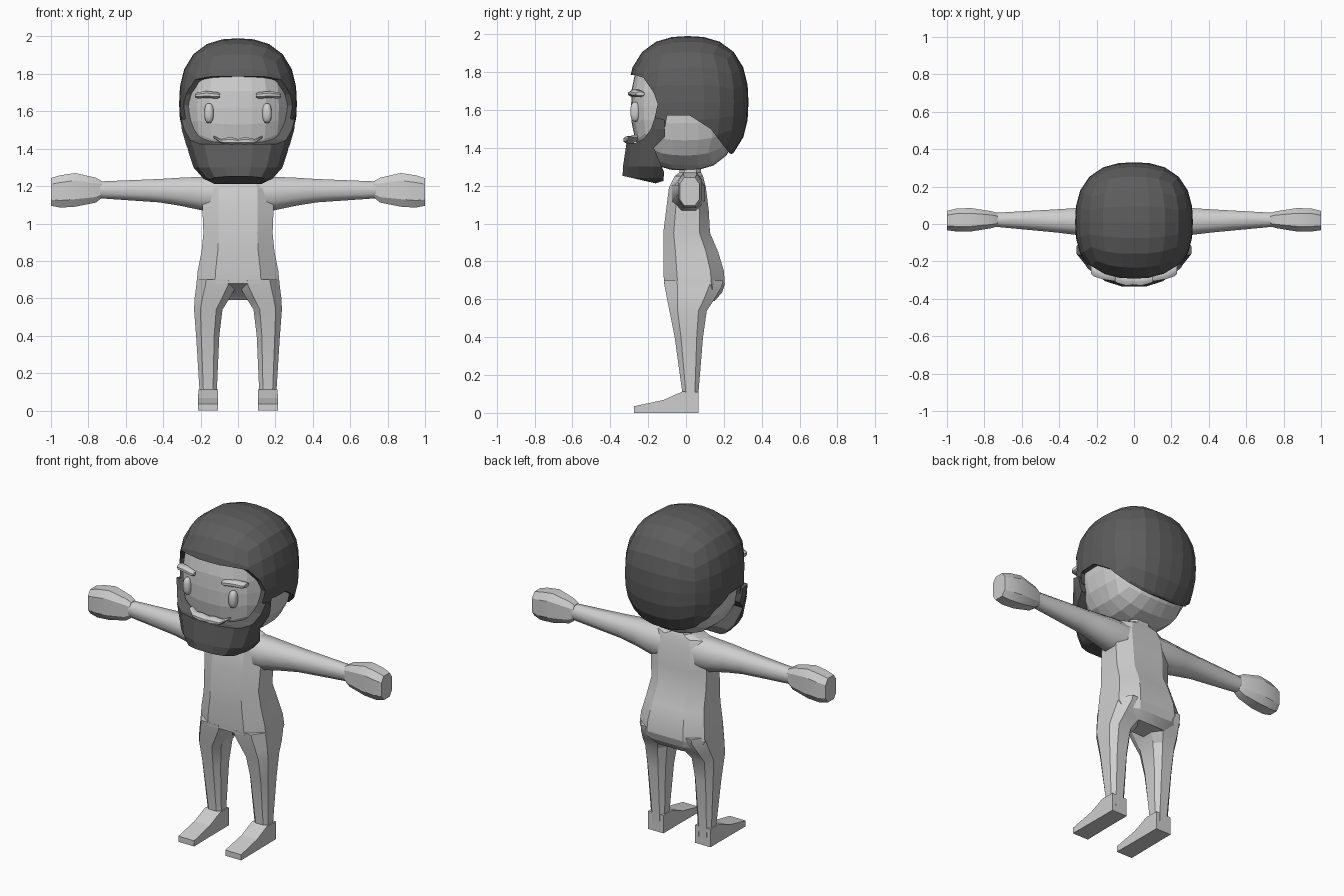
import bpy, bmesh, math
from mathutils import Vector

if "Cube" in bpy.data.objects:
    bpy.data.objects.remove(bpy.data.objects["Cube"])


def material(name, v):
    m = bpy.data.materials.new(name)
    m.diffuse_color = (v, v, v, 1)
    m.use_nodes = True
    m.node_tree.nodes["Principled BSDF"].inputs["Base Color"].default_value = m.diffuse_color
    return m


SKIN = material("light_grey_skin", 0.62)
HAIR = material("dark_grey_hair", 0.11)


def finish(name, bm, mat, smooth=None):
    bmesh.ops.recalc_face_normals(bm, faces=bm.faces)
    me = bpy.data.meshes.new(name)
    bm.to_mesh(me)
    bm.free()
    me.materials.append(mat)
    ob = bpy.data.objects.new(name, me)
    bpy.context.collection.objects.link(ob)
    if smooth:
        bpy.ops.object.select_all(action='DESELECT')
        ob.select_set(True)
        bpy.context.view_layer.objects.active = ob
        bpy.ops.object.shade_smooth_by_angle(angle=math.radians(smooth))
    return ob


def spow(v, e):
    return math.copysign(abs(v) ** e, v)


def loft(name, rings, axis, mat, n=8, p=2, smooth=None, flip=False):
    """Skin rounded-box rings (t, a0, a1, b0, b1) stacked along an axis."""
    angles = [2 * math.pi * (i + 0.5) / n for i in range(n)]
    unit = [(spow(math.cos(a), 2 / p), spow(math.sin(a), 2 / p)) for a in angles]
    top = max(u[0] for u in unit)
    bm = bmesh.new()
    loops = []
    for t, a0, a1, b0, b1 in rings:
        loop = []
        for u, v in unit:
            a = (a0 + a1) / 2 + u / top * (a1 - a0) / 2
            b = (b0 + b1) / 2 + v / top * (b1 - b0) / 2
            co = {'X': (t, a, b), 'Y': (a, t, b), 'Z': (a, b, t)}[axis]
            loop.append(bm.verts.new((-co[0] if flip else co[0], co[1], co[2])))
        loops.append(loop)
    for lo, hi in zip(loops, loops[1:]):
        for i in range(n):
            j = (i + 1) % n
            bm.faces.new((lo[i], lo[j], hi[j], hi[i]))
    bm.faces.new(loops[0])
    bm.faces.new(loops[-1])
    return finish(name, bm, mat, smooth)


def blob(name, centre, radii, p, cuts, mat, smooth=None):
    """Rounded cube made of a quad grid."""
    bm = bmesh.new()
    bmesh.ops.create_cube(bm, size=2)
    bmesh.ops.subdivide_edges(bm, edges=bm.edges, cuts=cuts, use_grid_fill=True)
    for v in bm.verts:
        d = Vector([math.tan(c * math.pi / 4) for c in v.co])
        d /= sum(abs(c) ** p for c in d) ** (1 / p)
        v.co = Vector(centre) + Vector([c * r for c, r in zip(d, radii)])
    return finish(name, bm, mat, smooth)


def trim(ob, outline):
    """Keep only what lies inside a side outline of (y, z) points."""
    bm = bmesh.new()
    sides = [[bm.verts.new((x, y, z)) for y, z in outline] for x in (-0.6, 0.6)]
    n = len(outline)
    for i in range(n):
        j = (i + 1) % n
        bm.faces.new((sides[0][i], sides[0][j], sides[1][j], sides[1][i]))
    bm.faces.new(sides[0])
    bm.faces.new(sides[1])
    cutter = finish("cutter", bm, HAIR)
    cutter.hide_render = True
    mod = ob.modifiers.new("trim", 'BOOLEAN')
    mod.operation = 'INTERSECT'
    mod.solver = 'EXACT'
    mod.object = cutter
    bpy.ops.object.select_all(action='DESELECT')
    ob.select_set(True)
    bpy.context.view_layer.objects.active = ob
    bpy.ops.object.modifier_apply(modifier=mod.name)
    bpy.data.objects.remove(cutter)


# Torso, from seat to neck
torso = [(0.59, 0.15, 0.02, 0.15), (0.635, 0.20, -0.02, 0.19),
         (0.68, 0.222, -0.115, 0.205), (0.75, 0.215, -0.12, 0.20),
         (0.85, 0.195, -0.12, 0.17), (0.95, 0.185, -0.12, 0.127),
         (1.07, 0.19, -0.105, 0.12), (1.19, 0.185, -0.09, 0.105),
         (1.25, 0.15, -0.06, 0.09), (1.27, 0.07, -0.035, 0.08),
         (1.34, 0.06, -0.03, 0.075)]
loft("torso", [(z, -w, w, f, b) for z, w, f, b in torso], 'Z', SKIN, p=3, smooth=20)

# Limbs, one set per side
leg = [(0.70, 0.0, 0.219, -0.117, 0.195), (0.67, 0.005, 0.223, -0.113, 0.19),
       (0.60, 0.045, 0.232, -0.10, 0.15), (0.54, 0.083, 0.235, -0.088, 0.11),
       (0.40, 0.10, 0.224, -0.06, 0.09), (0.11, 0.113, 0.206, -0.02, 0.066),
       (0.03, 0.11, 0.21, -0.02, 0.065)]
foot = [(0.065, 0.108, 0.212, 0, 0.11), (-0.02, 0.108, 0.212, 0, 0.112),
        (-0.12, 0.108, 0.213, 0, 0.068), (-0.275, 0.106, 0.214, 0, 0.035)]
arm = [(0.08, -0.08, 0.10, 1.06, 1.255), (0.19, -0.07, 0.10, 1.07, 1.25),
       (0.31, -0.058, 0.085, 1.095, 1.245), (0.42, -0.045, 0.078, 1.113, 1.238),
       (0.74, -0.015, 0.06, 1.135, 1.225), (0.77, -0.015, 0.06, 1.135, 1.225)]
hand = [(0.73, -0.013, 0.058, 1.135, 1.228), (0.76, -0.022, 0.068, 1.112, 1.245),
        (0.87, -0.04, 0.085, 1.09, 1.27), (0.95, -0.04, 0.083, 1.085, 1.258),
        (1.0, -0.033, 0.07, 1.095, 1.243)]
for side, flip in (("right", False), ("left", True)):
    s = -1 if flip else 1
    loft(side + "_leg", leg, 'Z', SKIN, p=3, smooth=30, flip=flip)
    loft(side + "_foot", foot, 'Y', SKIN, n=4, flip=flip)
    loft(side + "_arm", arm, 'X', SKIN, p=2.2, smooth=50, flip=flip)
    loft(side + "_hand", hand, 'X', SKIN, p=3, smooth=30, flip=flip)
    # Eyes, brows and moustache halves
    blob(side + "_eye", (s * 0.155, -0.268, 1.59), (0.025, 0.026, 0.053), 2.6, 3, SKIN, 40)
    brow = [(0.095, -0.30, -0.26, 1.675, 1.695), (0.11, -0.305, -0.25, 1.668, 1.702),
            (0.17, -0.295, -0.24, 1.672, 1.708), (0.215, -0.28, -0.22, 1.668, 1.702),
            (0.23, -0.265, -0.22, 1.675, 1.695)]
    loft(side + "_brow", brow, 'X', SKIN, smooth=40, flip=flip)
    tache = [(0, -0.325, -0.27, 1.425, 1.452), (0.04, -0.33, -0.27, 1.42, 1.463),
             (0.09, -0.315, -0.26, 1.428, 1.452), (0.13, -0.29, -0.25, 1.457, 1.468)]
    loft(side + "_moustache", tache, 'X', SKIN, smooth=40, flip=flip)

# Head
blob("head", (0, -0.005, 1.62), (0.285, 0.285, 0.34), 2.6, 5, SKIN)

# Hair cap, trimmed along the hairline
hair = blob("hair", (0, 0.01, 1.64), (0.315, 0.32, 0.35), 2.5, 5, HAIR)
trim(hair, [(-0.5, 1.79), (-0.27, 1.785), (-0.225, 1.77), (-0.17, 1.69), (-0.15, 1.63),
            (-0.165, 1.56), (-0.16, 1.51), (-0.11, 1.51), (-0.10, 1.57), (0.02, 1.57),
            (0.13, 1.50), (0.23, 1.37), (0.5, 1.30), (0.5, 2.2), (-0.5, 2.2)])

# Beard, wrapping the jaw up to the sideburns
rows = [(1.19, 0.08, -0.31), (1.24, 0.185, -0.335), (1.30, 0.238, -0.333),
        (1.42, 0.277, -0.315), (1.50, 0.30, -0.31), (1.60, 0.312, -0.31)]
beard = loft("beard", [(z, -w, w, f, 0.12) for z, w, f in rows], 'Z', HAIR, n=16, p=2.6)
trim(beard, [(-0.5, 1.42), (-0.27, 1.425), (-0.22, 1.45), (-0.185, 1.50), (-0.165, 1.56),
             (-0.115, 1.55), (-0.11, 1.46), (-0.17, 1.40), (-0.115, 1.27), (-0.12, 1.225),
             (-0.16, 1.212), (-0.5, 1.29)])
